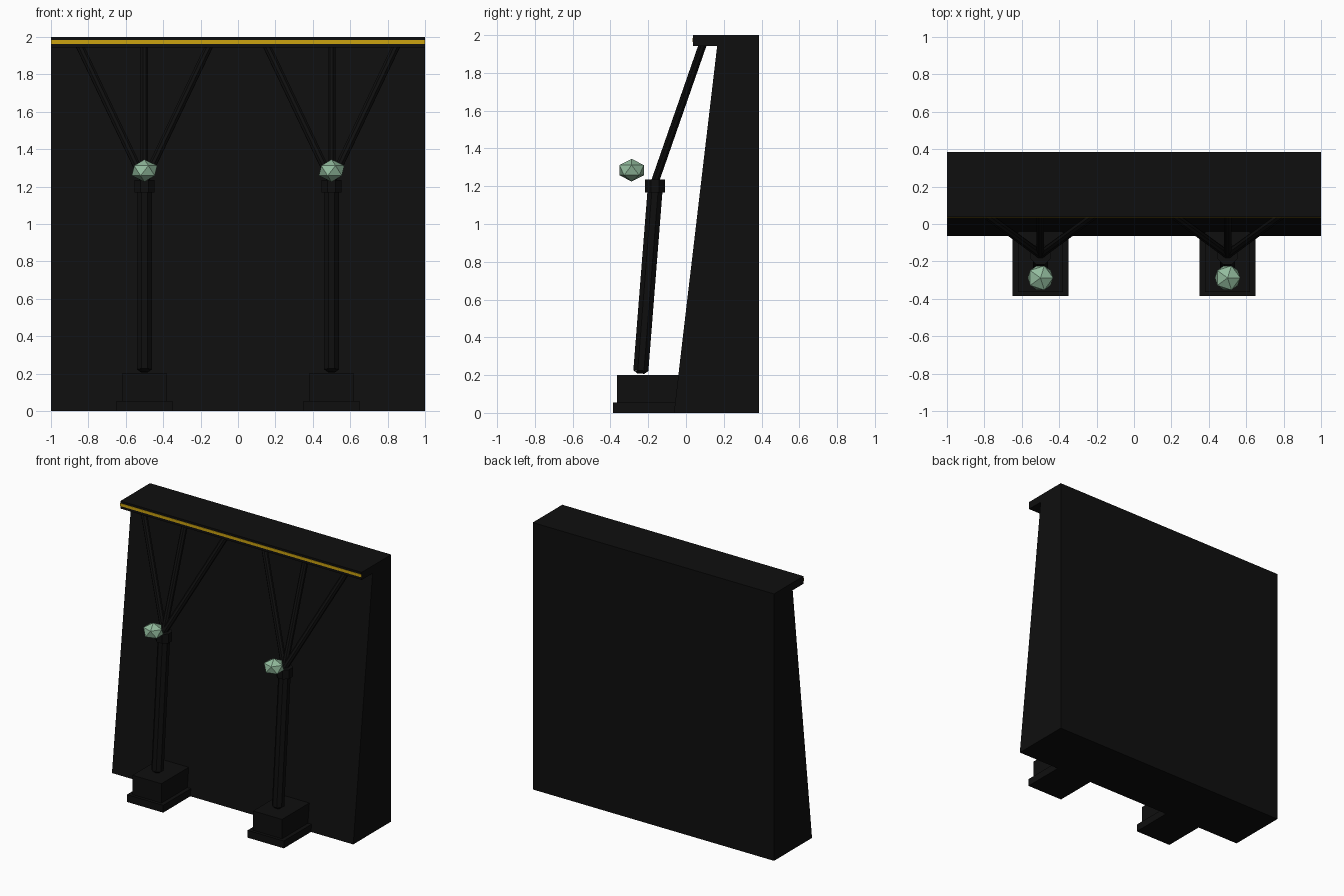
import bpy, bmesh, math
from mathutils import Vector, Matrix

if "Cube" in bpy.data.objects:
    bpy.data.objects.remove(bpy.data.objects["Cube"])


def material(name, rgb):
    m = bpy.data.materials.new(name)
    m.diffuse_color = (*rgb, 1)
    m.use_nodes = True
    m.node_tree.nodes["Principled BSDF"].inputs["Base Color"].default_value = m.diffuse_color
    return m


BLACK = material("black", (0.0045, 0.0045, 0.0045))
YELLOW = material("yellow", (0.60, 0.36, 0.005))
GREEN = material("pale_green", (0.29, 0.50, 0.34))


def finish(name, bm, mat):
    bmesh.ops.recalc_face_normals(bm, faces=bm.faces)
    me = bpy.data.meshes.new(name)
    bm.to_mesh(me)
    bm.free()
    me.materials.append(mat)
    ob = bpy.data.objects.new(name, me)
    bpy.context.collection.objects.link(ob)
    return ob


def extrude_x(name, profile, x0, x1, mat):
    """Extrude a (y, z) profile along x."""
    bm = bmesh.new()
    face = bm.faces.new([bm.verts.new((x0, y, z)) for y, z in profile])
    ext = bmesh.ops.extrude_face_region(bm, geom=[face])
    moved = [v for v in ext["geom"] if isinstance(v, bmesh.types.BMVert)]
    bmesh.ops.translate(bm, verts=moved, vec=(x1 - x0, 0, 0))
    return finish(name, bm, mat)


def rod(name, a, b, r0, r1, mat, sides=8):
    """Octagonal rod from a to b, a flat side facing front."""
    a, b = Vector(a), Vector(b)
    d = b - a
    bm = bmesh.new()
    mtx = (Matrix.Translation((a + b) / 2)
           @ Vector((0, 0, 1)).rotation_difference(d).to_matrix().to_4x4()
           @ Matrix.Rotation(math.pi / sides, 4, 'Z'))
    bmesh.ops.create_cone(bm, cap_ends=True, segments=sides, radius1=r0,
                          radius2=r1, depth=d.length, matrix=mtx)
    return finish(name, bm, mat)


# Sloped wall with overhanging cap
extrude_x("wall", [(-0.064, 0), (0.386, 0), (0.386, 2), (0.037, 2),
                   (0.037, 1.943), (0.165, 1.943)], -1, 1, BLACK)
# Yellow line along the cap front
extrude_x("edge_stripe", [(0.034, 1.963), (0.04, 1.963), (0.04, 1.984),
                          (0.034, 1.984)], -1, 1, YELLOW)

for side, x in (("left", -0.5), ("right", 0.5)):
    # Stepped footing
    extrude_x(side + "_plinth", [(-0.386, 0), (0, 0), (0, 0.055), (-0.386, 0.055)],
              x - 0.15, x + 0.15, BLACK)
    extrude_x(side + "_block", [(-0.364, 0.05), (0, 0.05), (0, 0.2), (-0.364, 0.2)],
              x - 0.12, x + 0.12, BLACK)
    # Leaning post with tapered foot
    rod(side + "_post_foot", (x, -0.240, 0.208), (x, -0.239, 0.224), 0.02, 0.043, BLACK)
    rod(side + "_post", (x, -0.239, 0.224), (x, -0.163, 1.19), 0.043, 0.043, BLACK)
    # Collar joining post and struts
    rod(side + "_collar", (x, -0.164, 1.167), (x, -0.164, 1.236), 0.058, 0.058, BLACK)
    # Three fanned struts up to the cap
    for dx in (-0.35, 0, 0.35):
        rod(side + "_strut", (x, -0.164, 1.225), (x + dx, 0.092, 1.96),
            0.022, 0.022, BLACK)
    # Floating faceted lamp
    bm = bmesh.new()
    bmesh.ops.create_icosphere(bm, subdivisions=1, radius=1)
    bmesh.ops.transform(bm, verts=bm.verts, matrix=Matrix.Translation((x, -0.288, 1.285))
                        @ Matrix.Diagonal((0.076, 0.076, 0.06, 1)))
    finish(side + "_lamp", bm, GREEN)
